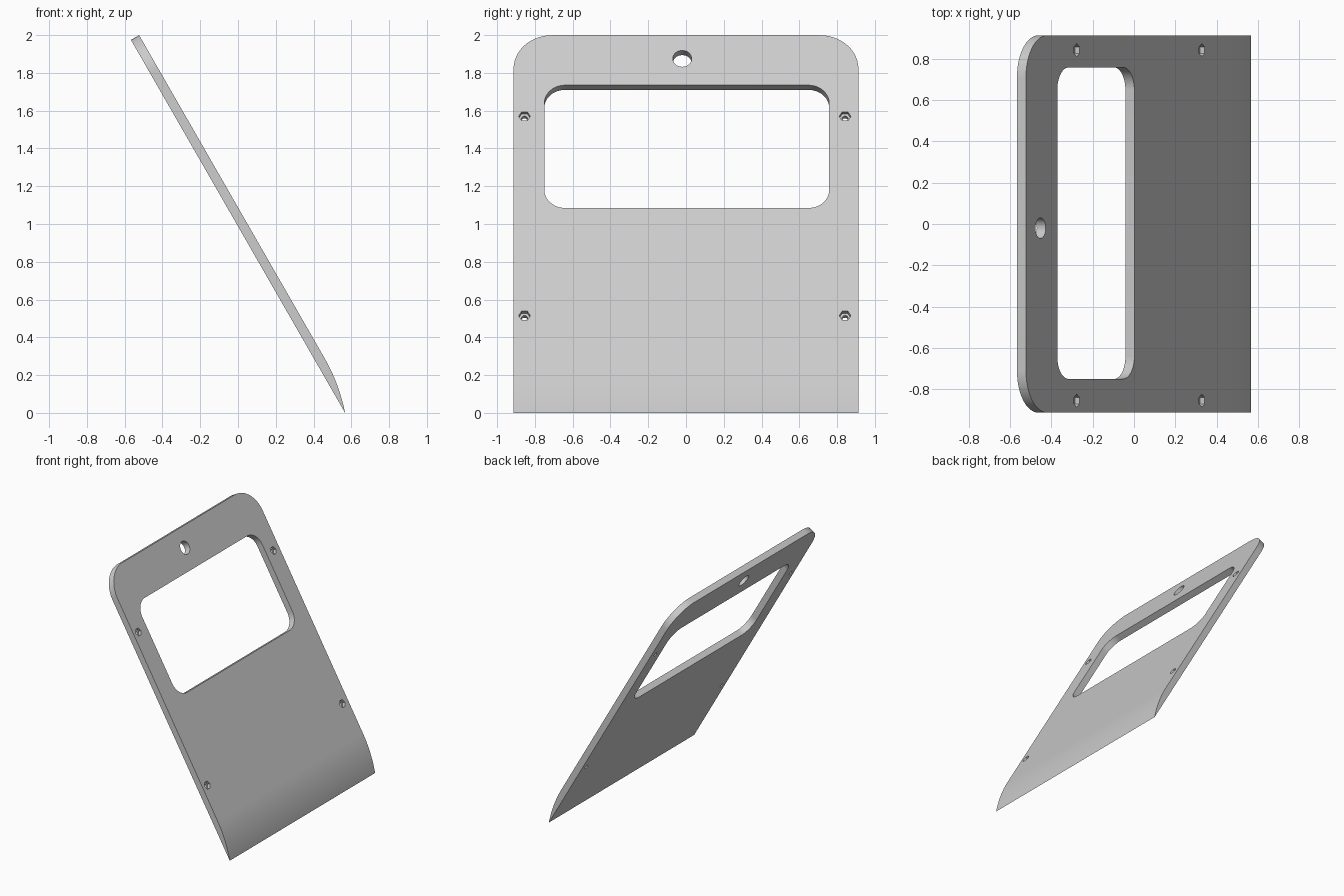
import bpy, bmesh, math
from mathutils import Matrix, Vector

cube = bpy.data.objects.get("Cube")
if cube:
    bpy.data.objects.remove(cube, do_unlink=True)

THICK = 0.05
LENGTH = 2.277
HALF_W = 0.913
BEVEL = 0.306          # length of the curved sharpened end
RUN = 1.134            # horizontal reach of the leaning plate

grey = bpy.data.materials.new("plain grey")
grey.use_nodes = True
grey.diffuse_color = (0.6, 0.6, 0.6, 1)
grey.node_tree.nodes["Principled BSDF"].inputs["Base Color"].default_value = (0.6, 0.6, 0.6, 1)


def prism(name, points, sweep):
    """Solid made by sweeping a flat outline along a vector."""
    bm = bmesh.new()
    face = bm.faces.new([bm.verts.new(p) for p in points])
    out = bmesh.ops.extrude_face_region(bm, geom=[face])
    moved = [g for g in out["geom"] if isinstance(g, bmesh.types.BMVert)]
    bmesh.ops.translate(bm, verts=moved, vec=Vector(sweep))
    bmesh.ops.recalc_face_normals(bm, faces=bm.faces)
    mesh = bpy.data.meshes.new(name)
    bm.to_mesh(mesh)
    bm.free()
    mesh.materials.append(grey)
    obj = bpy.data.objects.new(name, mesh)
    bpy.context.collection.objects.link(obj)
    return obj


def rounded(y0, y1, z0, z1, radius, x, steps=12):
    """Rounded rectangle across the plate."""
    corners = [(y1, z1, -1, -1), (y0, z1, 1, -1), (y0, z0, 1, 1), (y1, z0, -1, 1)]
    pts = []
    for i, (y, z, sy, sz) in enumerate(corners):
        for k in range(steps + 1):
            a = math.pi / 2 * (i + k / steps)
            pts.append((x, y + radius * (sy + math.cos(a)), z + radius * (sz + math.sin(a))))
    return pts


def ring(y, z, radius, sides, x):
    angles = [2 * math.pi * k / sides for k in range(sides)]
    return [(x, y + radius * math.cos(a), z + radius * math.sin(a)) for a in angles]


def combine(target, cutter, operation):
    mod = target.modifiers.new("cut", "BOOLEAN")
    mod.object, mod.operation, mod.solver = cutter, operation, "EXACT"
    bpy.context.view_layer.objects.active = target
    bpy.ops.object.modifier_apply(modifier=mod.name)
    bpy.data.objects.remove(cutter, do_unlink=True)


# Plate side profile: flat slab with one face curving down to a sharp edge
arc_r = (BEVEL ** 2 + THICK ** 2) / (2 * THICK)
sweep_angle = math.asin(BEVEL / arc_r)
profile = [(0, -1, LENGTH), (THICK, -1, LENGTH)]
for k in range(17):
    a = sweep_angle * k / 16
    profile.append((THICK - arc_r * (1 - math.cos(a)), -1, BEVEL - arc_r * math.sin(a)))
plate = prism("leaning_plate", profile, (0, 2, 0))

# Rounded top corners
combine(plate, prism("outline", rounded(-HALF_W, HALF_W, -1, LENGTH, 0.205, -0.1), (0.3, 0, 0)), "INTERSECT")

# Window and hanging hole
combine(plate, prism("window", rounded(-0.75, 0.758, 1.222, 1.972, 0.11, -0.1), (0.3, 0, 0)), "DIFFERENCE")
combine(plate, prism("hanging_hole", ring(-0.02, 2.134, 0.05, 32, -0.1), (0.3, 0, 0)), "DIFFERENCE")

# Four screw holes with hexagonal nut recesses
for y in (-0.855, 0.842):
    for z in (0.565, 1.782):
        combine(plate, prism("screw_hole", ring(y, z, 0.016, 20, -0.1), (0.3, 0, 0)), "DIFFERENCE")
        combine(plate, prism("nut_recess", ring(y, z, 0.031, 6, THICK / 2), (0.1, 0, 0)), "DIFFERENCE")

# Lean the plate back and centre it
tilt = math.atan2(2 - THICK / 2, RUN) - math.pi / 2
plate.data.transform(Matrix.Translation((RUN / 2, 0, 0)) @ Matrix.Rotation(tilt, 4, "Y"))

bpy.ops.object.select_all(action="DESELECT")
plate.select_set(True)
bpy.context.view_layer.objects.active = plate
bpy.ops.object.shade_smooth_by_angle(angle=math.radians(30))
